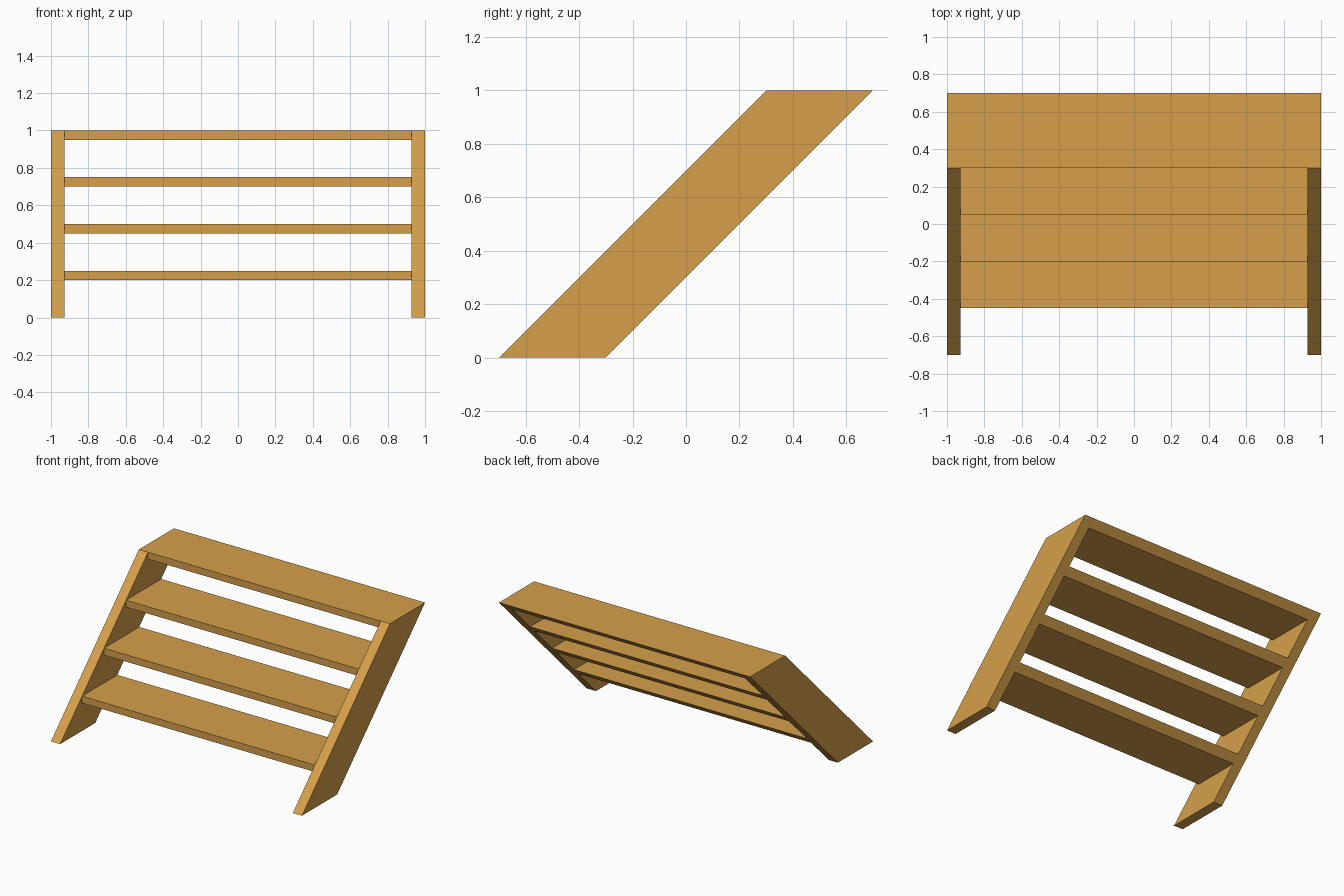
import bpy

cube = bpy.data.objects.get("Cube")
if cube:
    bpy.data.objects.remove(cube, do_unlink=True)

HALF_WIDTH = 1.0     # outer half width
INNER = 0.927        # inner face of the stringers
DEPTH = 0.4          # horizontal depth of stringers and treads
THICK = 0.05         # tread thickness
STEPS = 4
RISE = 1.0 / STEPS

wood = bpy.data.materials.new("Warm wood")
wood.use_nodes = True
color = (0.67, 0.35, 0.07, 1)
wood.diffuse_color = color
wood.node_tree.nodes["Principled BSDF"].inputs["Base Color"].default_value = color


def extrude_x(name, profile, x0, x1):
    """Solid from a counter-clockwise (y, z) profile, swept from x0 to x1."""
    n = len(profile)
    verts = [(x, y, z) for x in (x0, x1) for y, z in profile]
    faces = [tuple(reversed(range(n))), tuple(range(n, 2 * n))]
    faces += [(i, (i + 1) % n, n + (i + 1) % n, n + i) for i in range(n)]
    mesh = bpy.data.meshes.new(name)
    mesh.from_pydata(verts, [], faces)
    mesh.materials.append(wood)
    obj = bpy.data.objects.new(name, mesh)
    bpy.context.collection.objects.link(obj)
    return obj


def front_y(z):
    """Front edge of the 45 degree stringers at height z."""
    return z - 0.7


# Slanted side boards
side = [(front_y(0), 0), (front_y(0) + DEPTH, 0),
        (front_y(1) + DEPTH, 1), (front_y(1), 1)]
extrude_x("right_stringer", side, -HALF_WIDTH, -INNER)
extrude_x("left_stringer", side, INNER, HALF_WIDTH)

# Treads: upright front, back cut flush with the slanted boards
for i in range(1, STEPS + 1):
    top = i * RISE
    low = top - THICK
    front = front_y(top)
    tread = [(front, low), (front_y(low) + DEPTH, low),
             (front + DEPTH, top), (front, top)]
    extrude_x(f"tread_{i}", tread, -INNER, INNER)
